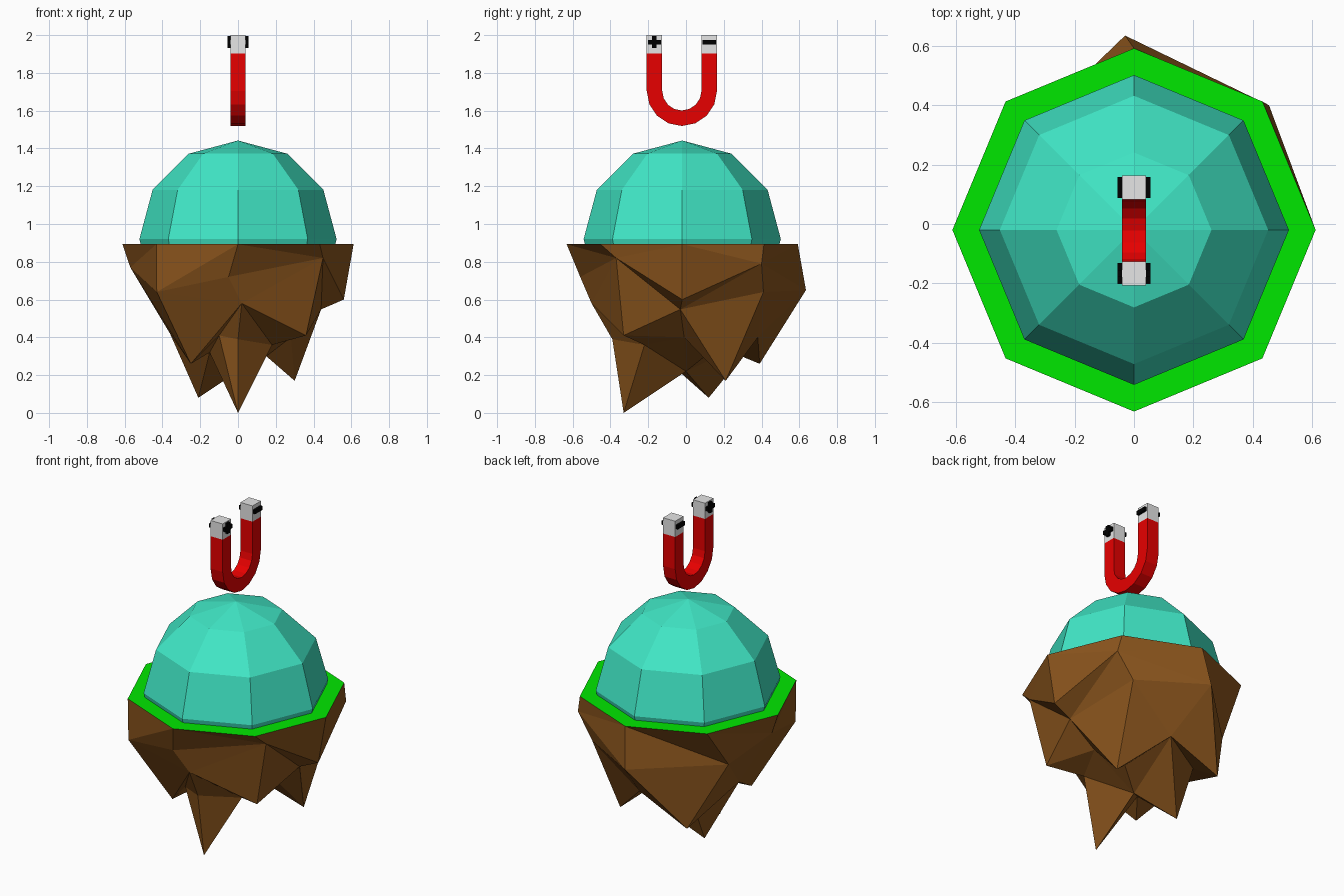
import bpy, bmesh
from math import sin, cos, pi
from mathutils import Matrix, Vector

if "Cube" in bpy.data.objects:
    bpy.data.objects.remove(bpy.data.objects["Cube"])

CY = -0.02  # shared centre of island, dome and magnet on y


def material(name, rgb):
    m = bpy.data.materials.new(name)
    m.diffuse_color = (*rgb, 1)
    m.use_nodes = True
    m.node_tree.nodes["Principled BSDF"].inputs["Base Color"].default_value = m.diffuse_color
    return m


ROCK = material("brown rock", (0.255, 0.09, 0.012))
GRASS = material("green grass", (0.0, 0.80, 0.0))
DOME = material("teal dome", (0.052, 0.80, 0.565))
RED = material("red paint", (0.80, 0.0, 0.0))
GREY = material("light grey tip", (0.79, 0.79, 0.79))
BLACK = material("black sign", (0.0, 0.0, 0.0))


def finish(bm, name, *mats):
    bmesh.ops.recalc_face_normals(bm, faces=bm.faces)
    me = bpy.data.meshes.new(name)
    bm.to_mesh(me)
    bm.free()
    ob = bpy.data.objects.new(name, me)
    for m in mats:
        me.materials.append(m)
    bpy.context.collection.objects.link(ob)
    return ob


def add_box(bm, centre, size):
    mat = Matrix.Translation(centre) @ Matrix.Diagonal((*size, 1))
    bmesh.ops.create_cube(bm, size=1, matrix=mat)


# Floating island: three rings of eight points, going round from the front
top = [(0.612 * sin(i * pi / 4), CY - 0.612 * cos(i * pi / 4), 0.893) for i in range(8)]
upper = [(-0.05, -0.56, 0.72), (0.45, -0.37, 0.82), (0.56, -0.02, 0.60), (0.455, 0.40, 0.79),
         (-0.03, 0.635, 0.65), (-0.45, 0.23, 0.64), (-0.57, -0.02, 0.77), (-0.43, -0.45, 0.64)]
lower = [(0.02, -0.50, 0.58), (0.36, -0.33, 0.41), (0.44, -0.03, 0.548), (0.35, 0.41, 0.64),
         (0.05, 0.38, 0.40), (-0.28, 0.39, 0.26), (-0.36, 0.0, 0.42), (-0.25, -0.28, 0.26)]
# Spikes and notches underneath
under = {"L": (0, -0.33, 0), "S": (0.30, 0.21, 0.17), "T": (-0.21, 0.12, 0.08),
         "P": (0, 0, 0.22), "M": (-0.10, -0.37, 0.41), "J": (-0.15, -0.15, 0.32),
         "A": (0.28, -0.01, 0.40), "D": (0.18, -0.22, 0.36), "O": (-0.22, 0.25, 0.35),
         "Z": (0.15, 0.10, 0.30), "B": (0.0, -0.39, 0.39)}
bm = bmesh.new()
rings = [[bm.verts.new(p) for p in ring] for ring in (top, upper, lower)]
for hi, lo, forward in ((rings[0], rings[1], (0, 2, 4, 5)),
                        (rings[1], rings[2], (1, 4, 5, 6, 7))):
    for i in range(8):
        j = (i + 1) % 8
        if i in forward:
            tris = ((hi[i], hi[j], lo[j]), (hi[i], lo[j], lo[i]))
        else:
            tris = ((hi[i], hi[j], lo[i]), (hi[j], lo[j], lo[i]))
        for t in tris:
            bm.faces.new(t)
v = {k: bm.verts.new(p) for k, p in under.items()}
v.update({str(i): rings[2][i] for i in range(8)})  # digits are the lower ring
for tri in ("01D 12A 1AD 0DB DBL BLM 0BM 0M7 DPL DAP MLJ LPJ MJ7 7J6 A2S ASZ AZP "
            "23S 34S S4Z Z4P 4TP PTJ JT6 4OT 45O O56 O6T").split():
    bm.faces.new([v[c] for c in tri])
grass = bm.faces.new(rings[0])
grass.material_index = 1
finish(bm, "island", ROCK, GRASS)

# Dome: eight-sided low-poly sphere cut off at the grass
bm = bmesh.new()
bmesh.ops.create_uvsphere(bm, u_segments=8, v_segments=6, radius=0.522,
                          matrix=Matrix.Translation((0, CY, 0.92)))
bmesh.ops.bisect_plane(bm, geom=bm.verts[:] + bm.edges[:] + bm.faces[:],
                       plane_co=(0, 0, 0.888), plane_no=(0, 0, 1), clear_inner=True)
finish(bm, "dome", DOME)

# Magnet: U-shaped bar swept in the y-z plane
R_OUT, R_IN, HALF, BEND_Z, TIP_Z = 0.186, 0.104, 0.041, 1.705, 1.903
MY = -0.022
section = [(-1, 0, TIP_Z)]
section += [(-cos(i * pi / 8), -sin(i * pi / 8), BEND_Z) for i in range(9)]
section += [(1, 0, TIP_Z)]
bm = bmesh.new()
loops = []
for c, s, z in section:
    loops.append([bm.verts.new((x, MY + r * c, z + r * s)) for x, r in
                  ((-HALF, R_OUT), (HALF, R_OUT), (HALF, R_IN), (-HALF, R_IN))])
for a, b in zip(loops, loops[1:]):
    for k in range(4):
        n = (k + 1) % 4
        bm.faces.new((a[k], a[n], b[n], b[k]))
bm.faces.new(loops[0])
bm.faces.new(loops[-1])
finish(bm, "magnet_bar", RED)

# Magnet tips and their plus and minus signs on both sides
mid = (R_OUT + R_IN) / 2
for side, label in ((-1, "plus"), (1, "minus")):
    y = MY + side * mid
    bm = bmesh.new()
    add_box(bm, (0, y, (TIP_Z + 2) / 2), (2 * HALF, R_OUT - R_IN, 2 - TIP_Z))
    finish(bm, label + "_tip", GREY)
    bm = bmesh.new()
    for sx in (-1, 1):
        x = sx * (HALF + 0.007)
        add_box(bm, (x, y, 1.963), (0.015, 0.07, 0.024))
        if label == "plus":
            add_box(bm, (x, y, 1.963), (0.0148, 0.024, 0.064))
    finish(bm, label + "_sign", BLACK)
